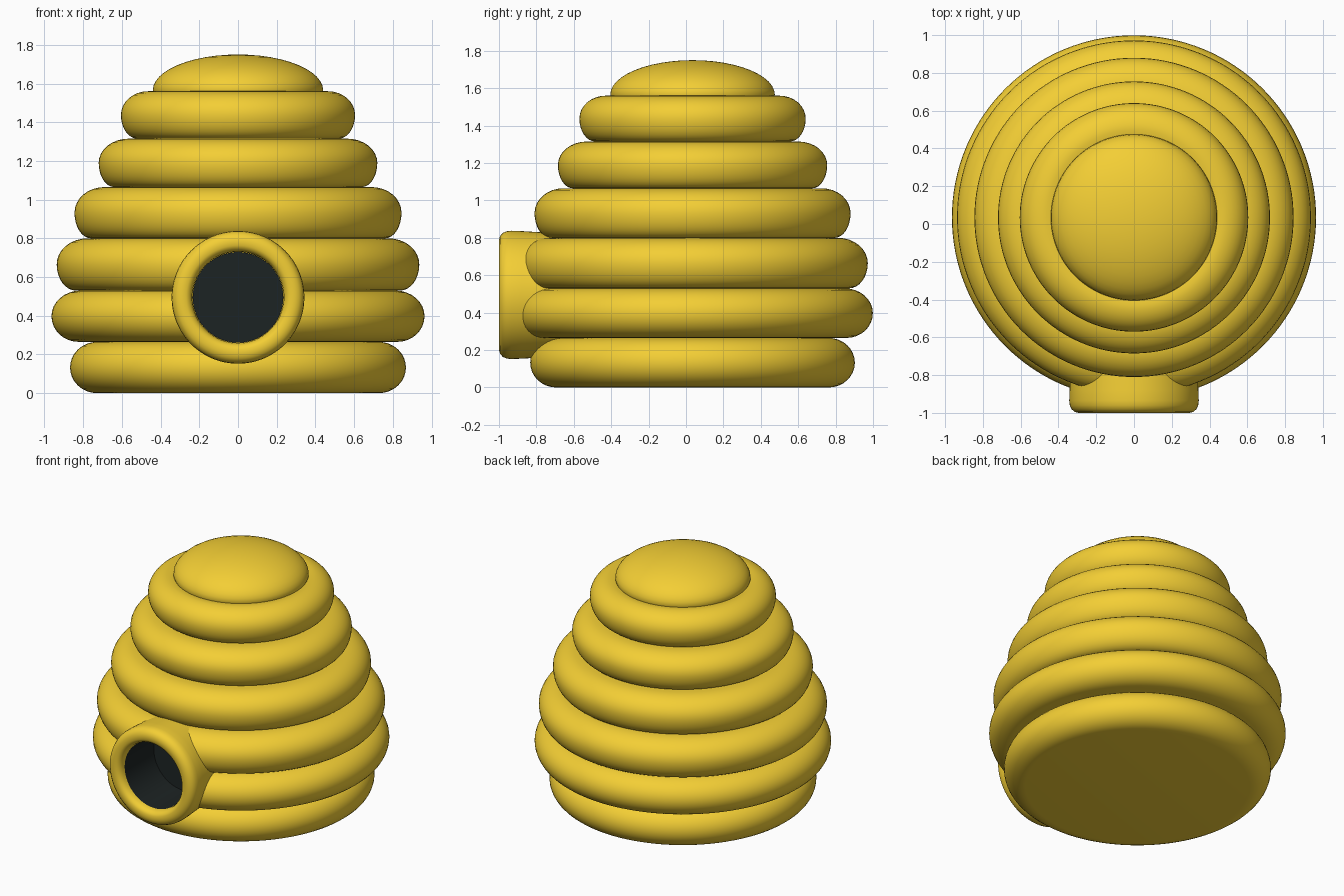
import bpy, bmesh, math

if "Cube" in bpy.data.objects:
    bpy.data.objects.remove(bpy.data.objects["Cube"])

CY = 0.035          # centre of the body in y
HZ = 0.495          # height of the entrance axis


def material(name, color):
    m = bpy.data.materials.new(name)
    m.diffuse_color = color
    m.use_nodes = True
    m.node_tree.nodes["Principled BSDF"].inputs["Base Color"].default_value = m.diffuse_color
    return m


honey = material("honey_yellow", (0.9, 0.62, 0.035, 1))
dark = material("dark_hollow", (0.012, 0.017, 0.017, 1))


def lathe(name, profile, mat, steps=96, flip=False):
    """Revolve (radius, height) points about the z axis."""
    bm = bmesh.new()
    vs = [bm.verts.new((r, 0, h)) for r, h in profile]
    es = [bm.edges.new(p) for p in zip(vs, vs[1:])]
    bmesh.ops.spin(bm, geom=vs + es, cent=(0, 0, 0), axis=(0, 0, 1),
                   angle=2 * math.pi, steps=steps)
    bmesh.ops.remove_doubles(bm, verts=bm.verts[:], dist=1e-4)
    bmesh.ops.recalc_face_normals(bm, faces=bm.faces[:])
    if flip:
        bmesh.ops.reverse_faces(bm, faces=bm.faces[:])
    me = bpy.data.meshes.new(name)
    bm.to_mesh(me)
    bm.free()
    me.materials.append(mat)
    ob = bpy.data.objects.new(name, me)
    bpy.context.collection.objects.link(ob)
    return ob


def activate(ob):
    bpy.ops.object.select_all(action='DESELECT')
    ob.select_set(True)
    bpy.context.view_layer.objects.active = ob


def face_front(ob):
    # profile height becomes distance towards -y
    ob.rotation_euler.x = math.pi / 2
    ob.location.z = HZ


# Stacked bulging coils: bottom z, top z, radius, inset below, inset above
coils = [
    (0.0, 0.265, 0.868, 0.14, 0.14),
    (0.265, 0.53, 0.964, 0.14, 0.15),
    (0.53, 0.80, 0.937, 0.10, 0.16),
    (0.80, 1.065, 0.845, 0.085, 0.155),
    (1.065, 1.315, 0.72, 0.08, 0.155),
    (1.315, 1.56, 0.605, 0.085, 0.14),
]
profile = [(0, 0)]
N = 16
for z0, z1, r, low, high in coils:
    mid, half = (z0 + z1) / 2, (z1 - z0) / 2
    for i in range(N + 1):
        a = -math.pi / 2 + math.pi * i / N
        inset = low if a < 0 else high
        profile.append((r - inset * (1 - math.cos(a)), mid + half * math.sin(a)))

# Shallow dome on top
profile.append((0.437, 1.555))
for i in range(13):
    a = math.pi / 2 * i / 12
    profile.append((0.44 * math.cos(a) if i < 12 else 0, 1.565 + 0.185 * math.sin(a)))
body = lathe("hive_body", profile, honey, 128)
body.location.y = CY

# Cut the entrance hole into the body
cutter = lathe("hole_cutter", [(0, 0.6), (0.25, 0.6), (0.25, 1.3), (0, 1.3)], honey, 64)
face_front(cutter)
cutter.hide_render = True
mod = body.modifiers.new("entrance", 'BOOLEAN')
mod.operation = 'DIFFERENCE'
mod.solver = 'EXACT'
mod.object = cutter
activate(body)
bpy.ops.object.modifier_apply(modifier=mod.name)
bpy.data.objects.remove(cutter)

# Rounded entrance collar
collar = lathe("entrance_collar", [
    (0.235, 0.90), (0.235, 0.945), (0.239, 0.97), (0.250, 0.99), (0.268, 1.0),
    (0.295, 1.0), (0.315, 0.994), (0.331, 0.98), (0.340, 0.96), (0.343, 0.935),
    (0.341, 0.88), (0.335, 0.78), (0.328, 0.65)], honey)
face_front(collar)

# Dark lining of the hole
lining = lathe("entrance_lining", [(0, 0.62), (0.234, 0.62), (0.234, 0.95)], dark, flip=True)
face_front(lining)

for ob in (body, collar, lining):
    activate(ob)
    bpy.ops.object.shade_smooth_by_angle(angle=math.radians(40))
